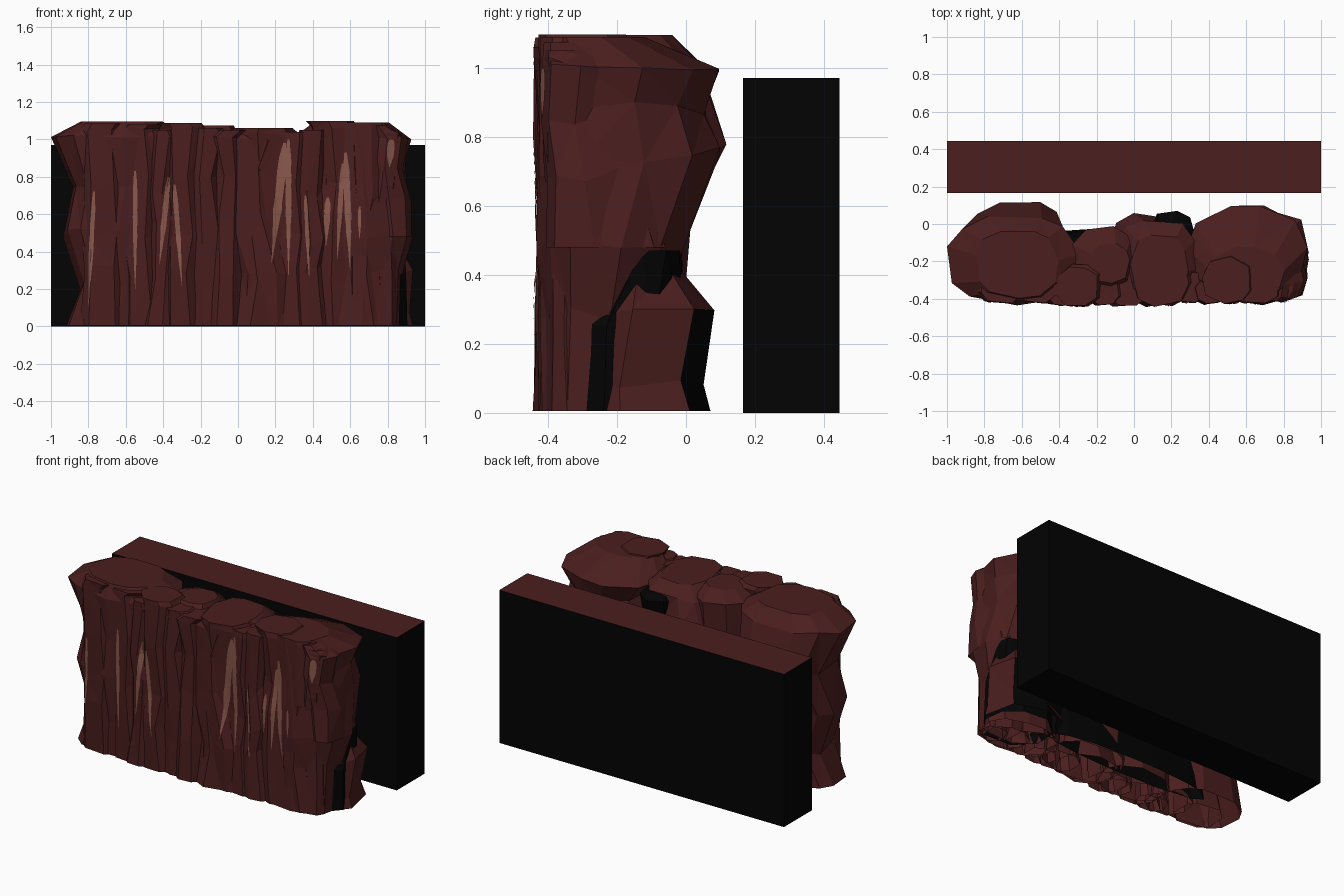
import bpy, bmesh, math, random
from mathutils import Vector
from mathutils.bvhtree import BVHTree

if "Cube" in bpy.data.objects:
    bpy.data.objects.remove(bpy.data.objects["Cube"])

random.seed(7)


def material(name, rgb):
    m = bpy.data.materials.new(name)
    m.diffuse_color = (*rgb, 1)
    m.use_nodes = True
    m.node_tree.nodes["Principled BSDF"].inputs["Base Color"].default_value = m.diffuse_color
    return m


ROCK = material("dark red rock", (0.070, 0.0130, 0.0130))
BLACK = material("black", (0.0009, 0.0009, 0.0009))
STREAK = material("pale clay streak", (0.25, 0.098, 0.070))
trees = []


def finish(name, bm, mats):
    me = bpy.data.meshes.new(name)
    bm.to_mesh(me)
    bm.free()
    for m in mats:
        me.materials.append(m)
    ob = bpy.data.objects.new(name, me)
    bpy.context.collection.objects.link(ob)
    return ob


def boulder(name, levels, sides=10, mat=ROCK, jit=0.07, dark_rear=False):
    """Faceted rock, open below, lofted through levels of (z, x0, x1, y0, y1)."""
    bm = bmesh.new()
    rings = []
    turn = random.random()
    wob = [random.uniform(-0.25, 0.25) for _ in range(sides)]
    for z, x0, x1, y0, y1 in levels:
        ring = []
        for i in range(sides):
            a = 2 * math.pi * (i + turn + wob[i]) / sides
            r = 1.04 - random.uniform(0, jit)
            c, s = math.cos(a), math.sin(a)
            # slightly squared outline
            c = math.copysign(abs(c) ** 0.85, c)
            s = math.copysign(abs(s) ** 0.85, s)
            edge = z in (levels[0][0], levels[-1][0])
            dz = 0 if edge else random.uniform(-0.03, 0.03) * (0.4 if z > 0.95 else 1)
            x = (x0 + x1) / 2 + (x1 - x0) / 2 * c * r
            y = (y0 + y1) / 2 + (y1 - y0) / 2 * s * r
            ring.append(bm.verts.new((max(-1, min(0.95, x)), max(-0.445, y), z + dz)))
        rings.append(ring)
    for a, b in zip(rings, rings[1:]):
        for i in range(sides):
            j = (i + 1) % sides
            bm.faces.new((a[i], a[j], b[j], b[i]))
    bm.faces.new(rings[-1])
    bmesh.ops.triangulate(bm, faces=[f for f in bm.faces if len(f.verts) == 4])
    bm.normal_update()
    for f in bm.faces:
        if dark_rear and f.normal.y > 0.4 and f.normal.z < 0.35:
            f.material_index = 1
    trees.append(BVHTree.FromBMesh(bm))
    return finish(name, bm, [mat, BLACK])


# rear slab: black sides, rock-coloured top
bm = bmesh.new()
bmesh.ops.create_cube(bm, size=1)
for v in bm.verts:
    v.co = Vector((v.co.x * 2, 0.305 + v.co.y * 0.28, 0.485 + v.co.z * 0.97))
for f in bm.faces:
    f.material_index = 1 if f.normal.z > 0.5 else 0
finish("rear_slab", bm, [BLACK, ROCK])

# large boulders
boulder("left_boulder", [
    (0.005, -.93, -.40, -.40, -.04), (.22, -.84, -.38, -.40, .0),
    (.50, -.94, -.36, -.42, .00), (.77, -.89, -.34, -.42, .135),
    (1.02, -1.0, -.28, -.43, .05), (1.095, -.85, -.40, -.40, -.03)], 11)
boulder("centre_left_boulder", [
    (0.005, -.42, .02, -.41, -.08), (.45, -.38, .02, -.41, -.08),
    (.80, -.34, .0, -.39, -.02), (1.02, -.34, .01, -.37, -.01),
    (1.075, -.24, -.02, -.32, -.10)], 9)
boulder("centre_boulder", [
    (0.005, -.08, .42, -.43, -.04), (.30, -.04, .38, -.44, .0),
    (.60, -.14, .30, -.43, .03), (.85, -.16, .30, -.43, .06),
    (1.0, -.11, .35, -.44, .03), (1.06, -.02, .29, -.41, -.05)], 10)
boulder("right_boulder", [
    (0.005, .38, .88, -.42, -.10), (.28, .42, .88, -.41, -.08),
    (.50, .38, .93, -.43, -.01), (.75, .36, .91, -.42, .10),
    (.88, .38, .89, -.42, .05), (1.0, .28, .92, -.42, .09),
    (1.09, .40, .80, -.42, -.12)], 11)
boulder("right_foot_rock", [
    (0.005, .48, .93, -.35, .075), (.08, .48, .92, -.34, .05),
    (.29, .46, .94, -.30, .085), (.43, .50, .86, -.20, -.03)], 8, dark_rear=True)
boulder("right_side_rock", [
    (.48, .74, .93, -.41, -.06), (.70, .70, .93, -.40, -.14),
    (.86, .70, .88, -.42, -.18), (1.0, .70, .91, -.42, -.14),
    (1.075, .70, .80, -.41, -.20)], 8)

# black rock in the gaps behind
boulder("dark_core_rock", [
    (0.005, -.62, .50, -.20, -.03), (.30, -.6, .55, -.22, -.02),
    (.50, -.5, .50, -.22, -.03), (.60, -.4, .40, -.2, -.08)], 12, BLACK)
boulder("dark_right_rock", [
    (0.005, .5, .905, -.38, .0), (.25, .5, .905, -.37, .0),
    (.47, .5, .89, -.2, -.01)], 8, BLACK)
boulder("dark_back_rock", [
    (.60, .10, .30, -.2, -.02), (.97, .08, .33, -.2, .075),
    (1.0, .10, .28, -.2, .02)], 8, BLACK)

# front row of slim columns: centre x, half width, top
columns = [(-.71, .13, 1.085), (-.52, .13, 1.08), (-.40, .08, 1.05), (-.30, .12, 1.088),
           (-.17, .09, 1.06), (-.06, .11, 1.05), (.13, .15, 1.06), (.28, .10, 1.04),
           (.39, .08, 1.05), (.52, .14, 1.097), (.67, .11, 1.09), (.78, .08, 1.05)]
for n, (x, w, top) in enumerate(columns):
    front = -.415 if x > .7 else random.choice((-.43, -.445, -.44))
    depth = w * 1.8
    lv = []
    for z, k in ((0.005, 1.15), (random.uniform(.2, .35), .9),
                 (random.uniform(.45, .62), 1.1), (random.uniform(.7, .82), .85),
                 (top - .03, 1.08), (top, 1.0)):
        dx = random.uniform(-.025, .025)
        hw = w * k * random.uniform(.85, 1.1)
        inset = .004 if z > 1 else random.uniform(0, .02)
        lv.append((z, x + dx - hw, x + dx + hw, front + inset, front + depth * k))
    boulder("front_column_%d" % (n + 1), lv, 8, jit=.06)


# pale streaks draped on the front faces
def front_y(x, z):
    hits = [t.ray_cast(Vector((x, -2, z)), Vector((0, 1, 0)))[0] for t in trees]
    ys = [h.y for h in hits if h is not None]
    return min(ys) - 0.005 if ys else -0.40


# x at bottom, x at top, z bottom, z top, half width
streaks = [(-.80, -.77, .11, .72, .012), (-.55, -.55, .20, .83, .012),
           (-.42, -.37, .33, .80, .015), (-.30, -.34, .22, .76, .013),
           (.18, .25, .34, .98, .024), (.27, .27, .27, 1.0, .015),
           (.38, .36, .27, .70, .010), (.47, .48, .43, .69, .016),
           (.53, .56, .36, .87, .014), (.60, .575, .30, .93, .018),
           (.65, .65, .47, .64, .008), (.81, .82, .85, 1.0, .021)]
for n, (xa, xb, za, zb, w) in enumerate(streaks):
    bm = bmesh.new()
    rows = []
    N = 18
    for i in range(N + 1):
        t = i / N
        h = w * min(1, 2.2 * t, .35 + 5 * (1 - t)) * random.uniform(.8, 1) + .001
        xc, z = xa + (xb - xa) * t, za + (zb - za) * t
        rows.append([bm.verts.new((xc + s * h, front_y(xc + s * h, z), z)) for s in (-1, 0, 1)])
    for a, b in zip(rows, rows[1:]):
        for k in (0, 1):
            bm.faces.new((a[k], a[k + 1], b[k + 1], b[k]))
    finish("clay_streak_%d" % (n + 1), bm, [STREAK])
